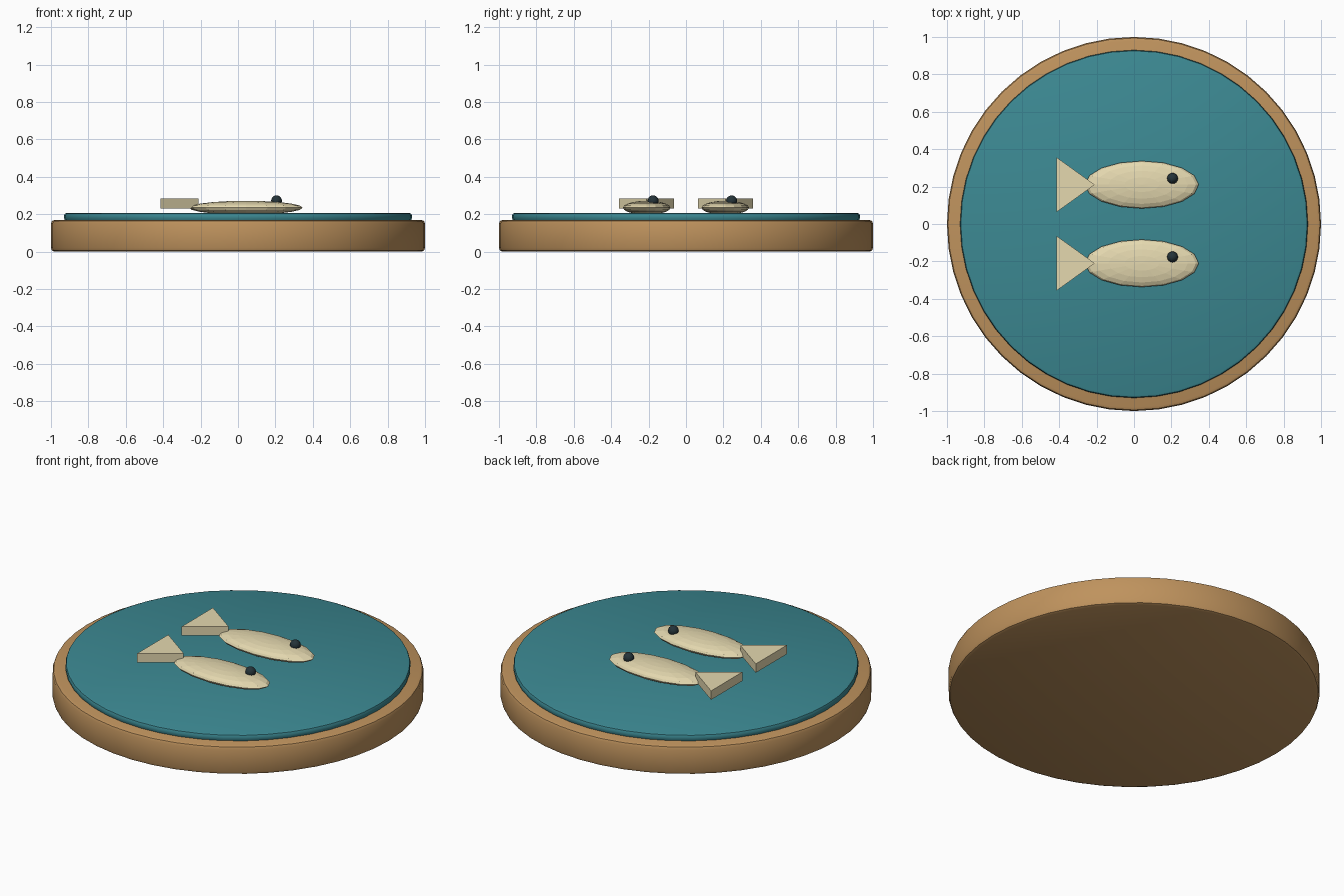
import bpy
import math

if "Cube" in bpy.data.objects:
    bpy.data.objects.remove(bpy.data.objects["Cube"])


def material(name, rgb):
    m = bpy.data.materials.new(name)
    m.diffuse_color = (*rgb, 1)
    m.use_nodes = True
    m.node_tree.nodes["Principled BSDF"].inputs["Base Color"].default_value = m.diffuse_color
    return m


WOOD = material("wood", (0.52, 0.29, 0.11))
TEAL = material("teal", (0.045, 0.25, 0.29))
CREAM = material("cream", (0.78, 0.69, 0.43))
DARK = material("dark", (0.018, 0.033, 0.04))


def finish(name, mat):
    ob = bpy.context.object
    ob.name = name
    ob.data.materials.append(mat)
    return ob


def disc(name, radius, z0, z1, bevel, mat):
    bpy.ops.mesh.primitive_cylinder_add(vertices=48, radius=radius, depth=z1 - z0,
                                        location=(0, 0, (z0 + z1) / 2))
    ob = finish(name, mat)
    mod = ob.modifiers.new("edge_round", 'BEVEL')
    mod.width = bevel
    mod.segments = 2
    mod.limit_method = 'ANGLE'
    mod.angle_limit = math.radians(40)
    bpy.ops.object.modifier_apply(modifier=mod.name)
    bpy.ops.object.shade_smooth_by_angle(angle=math.radians(35))


def sphere(name, loc, scale, seg, rings, mat):
    bpy.ops.mesh.primitive_uv_sphere_add(segments=seg, ring_count=rings, radius=1, location=loc)
    ob = finish(name, mat)
    ob.scale = scale
    return ob


def tail(name, y):
    # Triangular prism with its tip tucked into the body
    pts = [(-0.21, y), (-0.415, y + 0.147), (-0.415, y - 0.147)]
    verts = [(px, py, z) for z in (0.23, 0.283) for px, py in pts]
    faces = [(2, 1, 0), (3, 4, 5)] + [(i, (i + 1) % 3, (i + 1) % 3 + 3, i + 3) for i in range(3)]
    me = bpy.data.meshes.new(name)
    me.from_pydata(verts, [], faces)
    me.materials.append(CREAM)
    bpy.context.collection.objects.link(bpy.data.objects.new(name, me))


# Round board and inlaid top
disc("base", 1.0, 0.0, 0.17, 0.02, WOOD)
disc("water_disc", 0.93, 0.165, 0.207, 0.014, TEAL)

# Two fish
for label, y in (("back", 0.21), ("front", -0.21)):
    sphere(f"{label}_fish_body", (0.042, y, 0.235), (0.304, 0.127, 0.037), 16, 10, CREAM)
    tail(f"{label}_fish_tail", y)
    eye = sphere(f"{label}_fish_eye", (0.206, y + 0.034, 0.272), (0.029,) * 3, 16, 10, DARK)
    for poly in eye.data.polygons:
        poly.use_smooth = True
